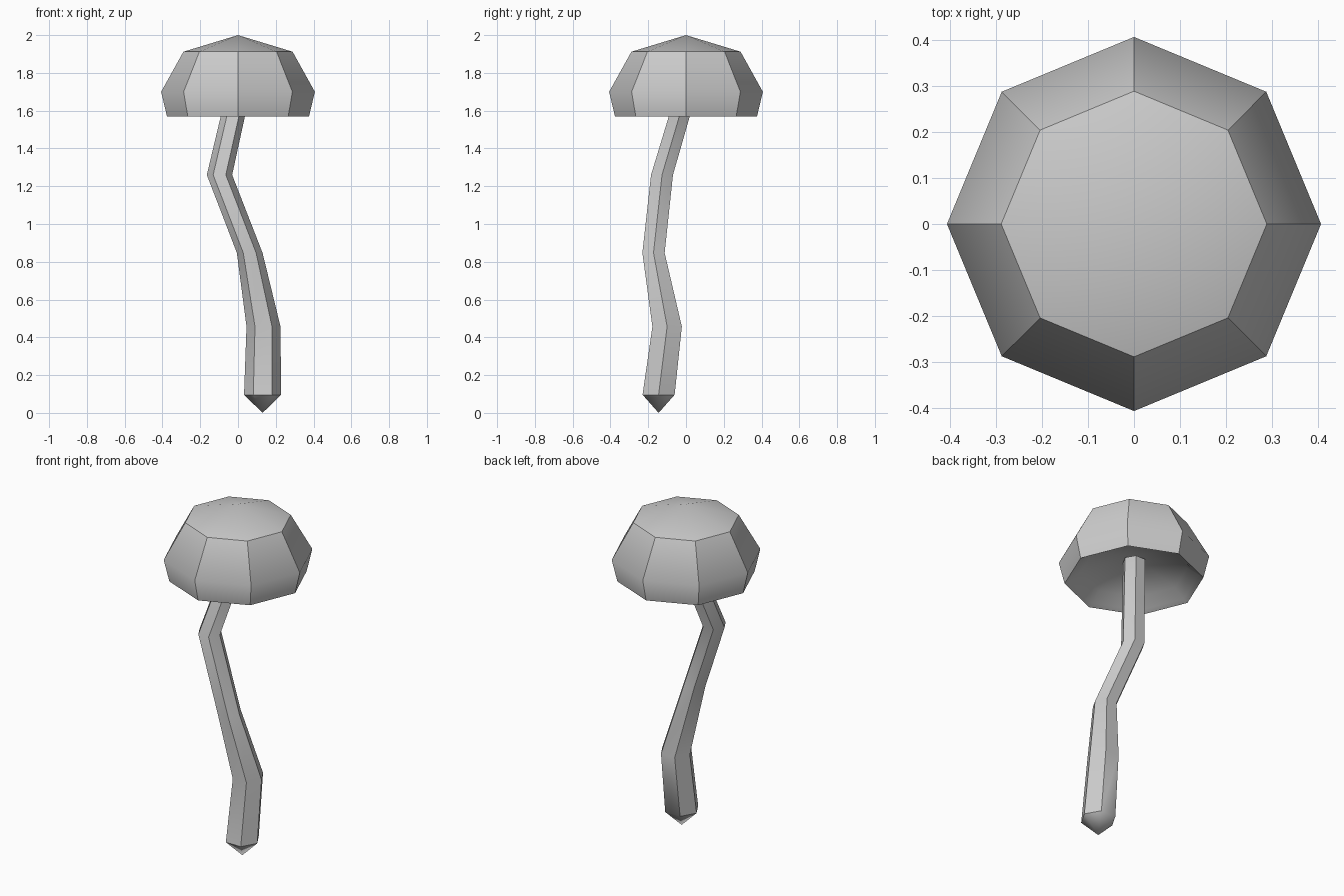
import bpy, bmesh, math

if "Cube" in bpy.data.objects:
    bpy.data.objects.remove(bpy.data.objects["Cube"])


def loft(name, rings, sides, start_tip, end_tip, is_soft):
    """Skin horizontal polygon rings (x, y, z, radius), closing ends with tips.
    Edges whose two end heights satisfy is_soft are shaded smooth."""
    bm = bmesh.new()
    loops = []
    for x, y, z, r in rings:
        loops.append([bm.verts.new((x + r * math.cos(2 * math.pi * i / sides),
                                    y + r * math.sin(2 * math.pi * i / sides), z))
                      for i in range(sides)])
    for a, b in zip(loops, loops[1:]):
        for i in range(sides):
            j = (i + 1) % sides
            bm.faces.new((a[i], a[j], b[j], b[i]))
    for loop, tip in ((loops[0], start_tip), (loops[-1], end_tip)):
        v = bm.verts.new(tip)
        for i in range(sides):
            bm.faces.new((loop[i], loop[(i + 1) % sides], v))
    bmesh.ops.recalc_face_normals(bm, faces=bm.faces)
    mesh = bpy.data.meshes.new(name)
    bm.to_mesh(mesh)
    bm.free()
    obj = bpy.data.objects.new(name, mesh)
    bpy.context.collection.objects.link(obj)
    bpy.ops.object.select_all(action='DESELECT')
    obj.select_set(True)
    bpy.context.view_layer.objects.active = obj
    bpy.ops.object.shade_smooth_by_angle(angle=math.radians(38))
    for e in mesh.edges:
        if is_soft(*sorted(mesh.vertices[k].co.z for k in e.vertices)):
            e.use_edge_sharp = False
    return obj


# Crooked six-sided stem with a rounded-off foot point, ending inside the cap
stem_rings = [
    (0.13, -0.145, 0.096, 0.098),
    (0.135, -0.10, 0.457, 0.09),
    (0.062, -0.172, 0.847, 0.068),
    (-0.098, -0.127, 1.26, 0.067),
    (0.0, 0.0, 1.69, 0.063),
]
loft("stem", stem_rings, 6, (0.13, -0.145, 0.0), (0.0, 0.0, 1.72),
     lambda lo, hi: lo < 0.01)

# Eight-sided cap: shallow hollow underside, thin lip, flared wall, shallow peak
cap_profile = [(0.29, 1.635), (0.35, 1.585), (0.376, 1.57),
               (0.407, 1.70), (0.289, 1.912)]
loft("cap", [(0, 0, z, r) for r, z in cap_profile], 8,
     (0, 0, 1.72), (0, 0, 2.0), lambda lo, hi: hi - lo < 0.001 and 1.69 < lo < 1.71)
